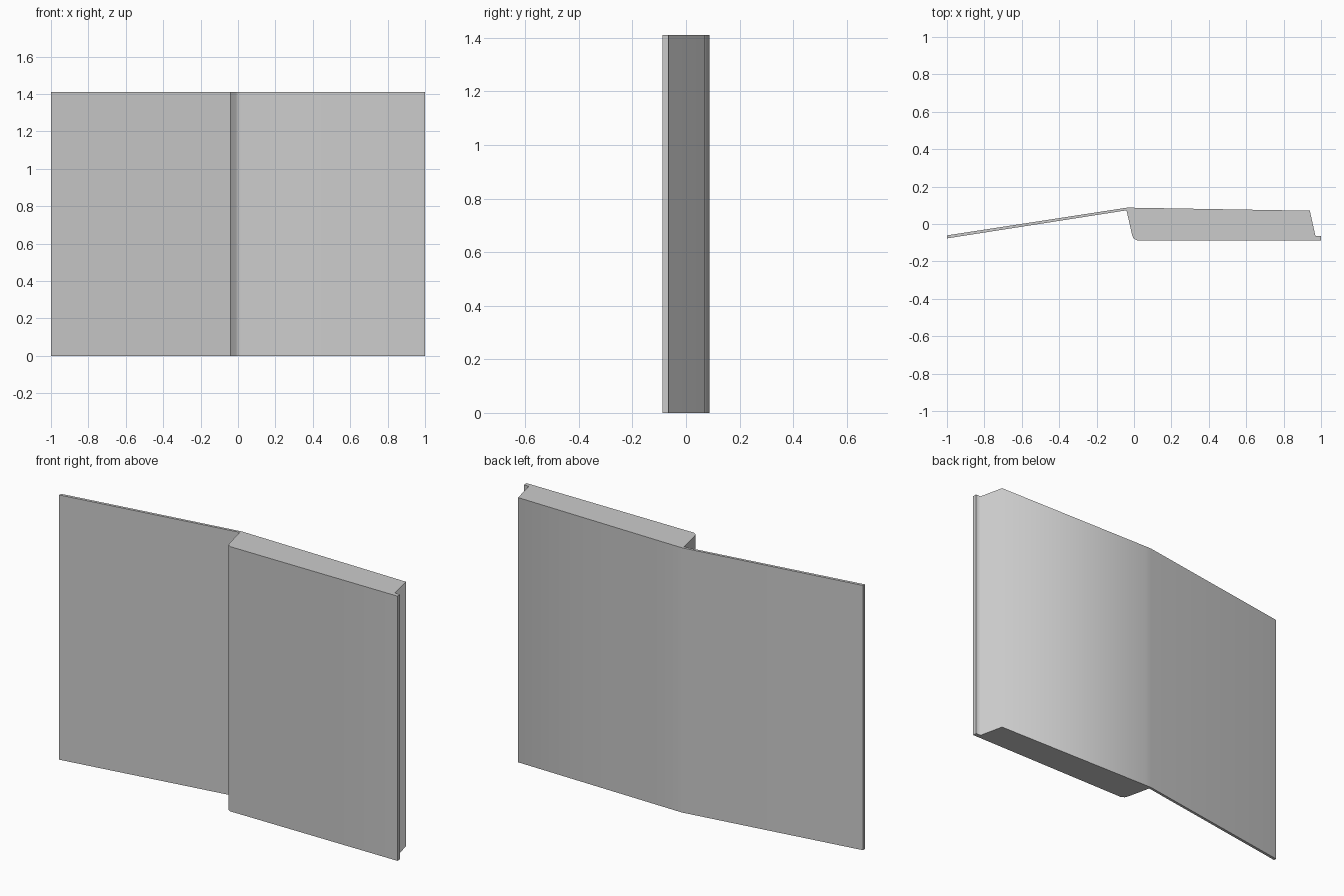
import bpy
import bmesh
import math

HEIGHT = 1.41

cube = bpy.data.objects.get("Cube")
if cube:
    bpy.data.objects.remove(cube, do_unlink=True)

# Single grey finish
grey = bpy.data.materials.new("plain_grey")
grey.use_nodes = True
colour = (0.6, 0.6, 0.6, 1)
grey.diffuse_color = colour
grey.node_tree.nodes["Principled BSDF"].inputs["Base Color"].default_value = colour

# Cross-section seen from above, counter-clockwise
profile = [
    (-1, -0.077), (-0.04, 0.073),                     # front of thin flange
    (-0.01, -0.06), (-0.003, -0.076), (0.015, -0.087),  # step and eased corner
    (1, -0.087), (1, -0.065), (0.97, -0.063),         # front face and end lip
    (0.94, 0.071), (-0.005, 0.087), (-0.04, 0.087),   # end slope and back
    (-1, -0.061),
]

# Extrude the cross-section upwards into a closed panel
bm = bmesh.new()
base = bm.faces.new([bm.verts.new((x, y, 0)) for x, y in profile])
top = bmesh.ops.extrude_face_region(bm, geom=[base], use_keep_orig=True)
for item in top["geom"]:
    if isinstance(item, bmesh.types.BMVert):
        item.co.z = HEIGHT
bmesh.ops.recalc_face_normals(bm, faces=bm.faces)

mesh = bpy.data.meshes.new("stepped_panel")
bm.to_mesh(mesh)
bm.free()
mesh.materials.append(grey)
panel = bpy.data.objects.new("stepped_panel", mesh)
bpy.context.collection.objects.link(panel)

# Smooth shading, keeping the squarer edges sharp
bpy.ops.object.select_all(action="DESELECT")
panel.select_set(True)
bpy.context.view_layer.objects.active = panel
bpy.ops.object.shade_smooth_by_angle(angle=math.radians(80))
